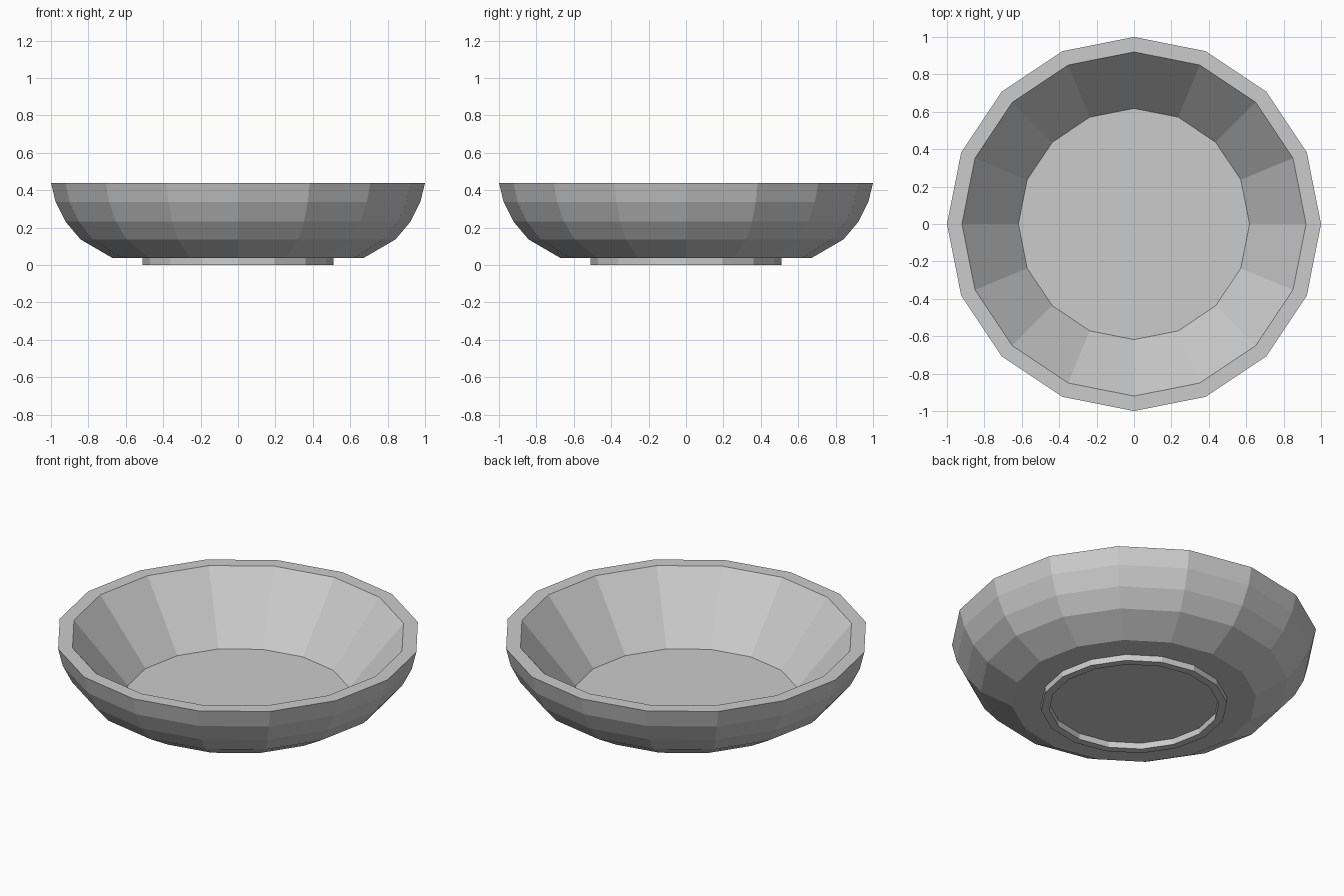
import bpy
import bmesh
from math import cos, sin, tau

if "Cube" in bpy.data.objects:
    bpy.data.objects.remove(bpy.data.objects["Cube"])

SIDES = 16


def lathe(name, profile):
    """Revolve (radius, height) points around z and cap both ends."""
    bm = bmesh.new()
    rings = [[bm.verts.new((r * cos(tau * i / SIDES), r * sin(tau * i / SIDES), z))
              for i in range(SIDES)] for r, z in profile]
    for a, b in zip(rings, rings[1:]):
        for i in range(SIDES):
            j = (i + 1) % SIDES
            bm.faces.new((a[i], a[j], b[j], b[i]))
    bm.faces.new(rings[0])
    bm.faces.new(rings[-1])
    bmesh.ops.recalc_face_normals(bm, faces=bm.faces)
    mesh = bpy.data.meshes.new(name)
    bm.to_mesh(mesh)
    bm.free()
    obj = bpy.data.objects.new(name, mesh)
    bpy.context.collection.objects.link(obj)
    return obj


# Bowl: recessed underside, foot ring, curved outer wall, flat rim, straight inner wall, floor
lathe("bowl", [
    (0.465, 0.037), (0.465, 0.0), (0.51, 0.0), (0.51, 0.037),
    (0.67, 0.037), (0.842, 0.137), (0.922, 0.232), (0.975, 0.337), (1.0, 0.44),
    (0.92, 0.44), (0.618, 0.075),
])
